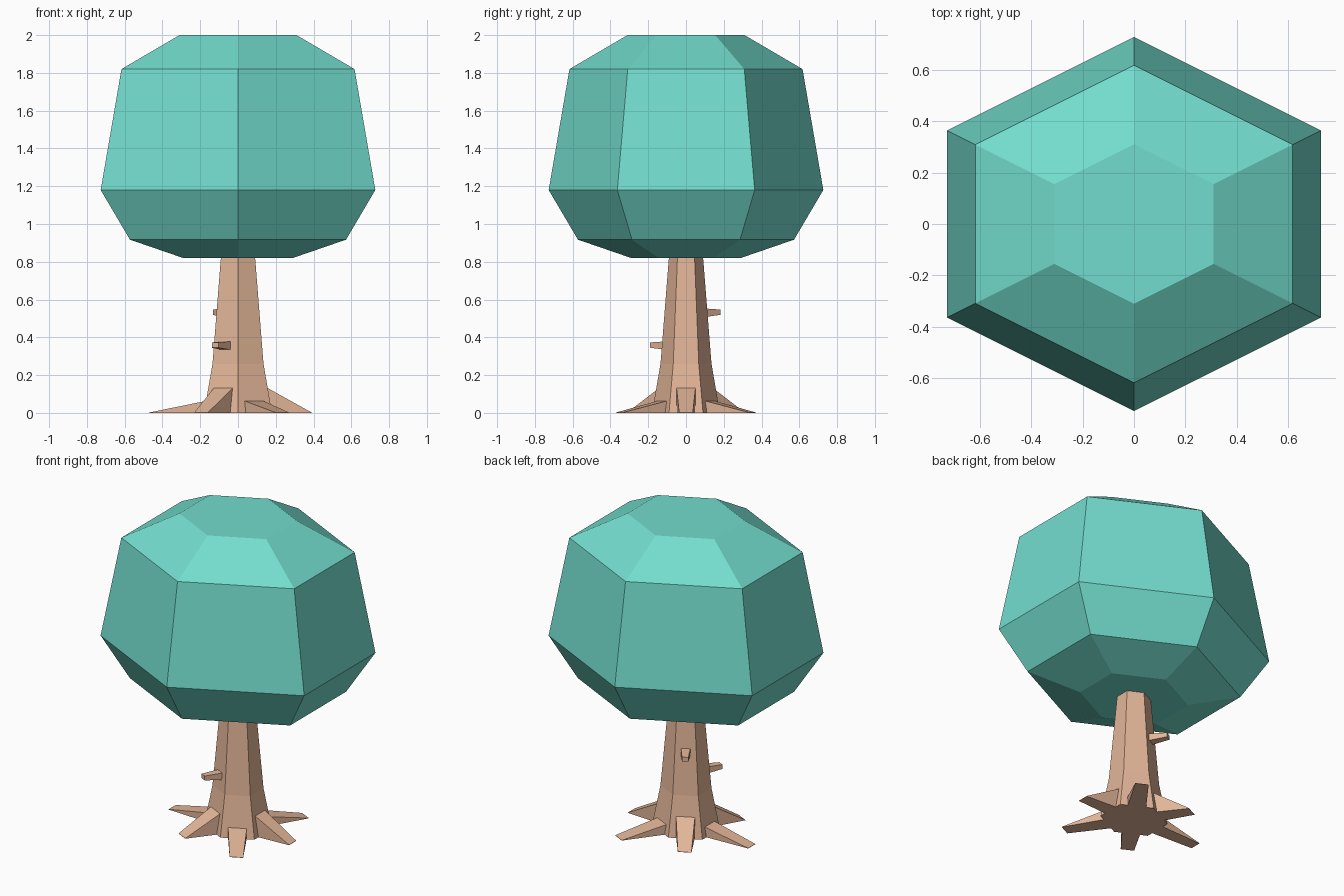
import bpy, bmesh
from math import cos, sin, radians

if "Cube" in bpy.data.objects:
    bpy.data.objects.remove(bpy.data.objects["Cube"])

STRETCH = 2 / 3 ** 0.5  # hexagon widened so x and y extents match


def material(name, color):
    m = bpy.data.materials.new(name)
    m.diffuse_color = color
    m.use_nodes = True
    m.node_tree.nodes["Principled BSDF"].inputs["Base Color"].default_value = m.diffuse_color
    return m


leaf = material("leaf", (0.17, 0.72, 0.61, 1))
wood = material("wood", (0.76, 0.46, 0.31, 1))


def finish(bm, name, mat):
    bmesh.ops.recalc_face_normals(bm, faces=bm.faces)
    mesh = bpy.data.meshes.new(name)
    bm.to_mesh(mesh)
    bm.free()
    mesh.materials.append(mat)
    ob = bpy.data.objects.new(name, mesh)
    bpy.context.collection.objects.link(ob)
    return ob


def loft(name, rings, mat):
    """Skin equal-sized rings of points and cap both ends."""
    bm = bmesh.new()
    loops = [[bm.verts.new(p) for p in ring] for ring in rings]
    n = len(loops[0])
    for a, b in zip(loops, loops[1:]):
        for i in range(n):
            j = (i + 1) % n
            bm.faces.new((a[i], a[j], b[j], b[i]))
    bm.faces.new(loops[0])
    bm.faces.new(loops[-1])
    bmesh.ops.remove_doubles(bm, verts=bm.verts, dist=0.0005)
    return finish(bm, name, mat)


def hexagon(r, z):
    return [(STRETCH * r * cos(radians(30 + 60 * i)), r * sin(radians(30 + 60 * i)), z)
            for i in range(6)]


def spoke_ring(angle, dist, half_top, half_bottom, z0, z1):
    """Upright four-point section at a distance along a radial direction."""
    c, s = cos(radians(angle)), sin(radians(angle))
    section = [(-half_bottom, z0), (half_bottom, z0), (half_top, z1), (-half_top, z1)]
    return [(STRETCH * (dist * c - w * s), dist * s + w * c, z) for w, z in section]


# Canopy and trunk
loft("canopy", [hexagon(r, z) for r, z in
                ((0.29, 0.82), (0.572, 0.917), (0.727, 1.18), (0.617, 1.82), (0.31, 2.0))], leaf)
loft("trunk", [hexagon(r, z) for r, z in ((0.18, 0), (0.135, 0.26), (0.09, 0.83))], wood)

# Roots: tall short ones alternate with low long ones
for k in range(6):
    height, reach = ((0.132, 0.338), (0.066, 0.407))[k % 2]
    start = 0.135
    loft(f"root_{k + 1}", [spoke_ring(60 * k, start, 0.05, 0.05, 0, height),
                           spoke_ring(60 * k, reach, 0.036, 0.036, 0, 0.002)], wood)

# Branch stubs on the two left-hand diagonal faces
for name, angle, z, reach in (("front_stub", 240, 0.357, 0.21), ("back_stub", 120, 0.531, 0.2)):
    loft(name, [spoke_ring(angle, 0.08, 0.026, 0.026, z - 0.026, z + 0.023),
                spoke_ring(angle, reach, 0.017, 0.017, z - 0.012, z + 0.016)], wood)
